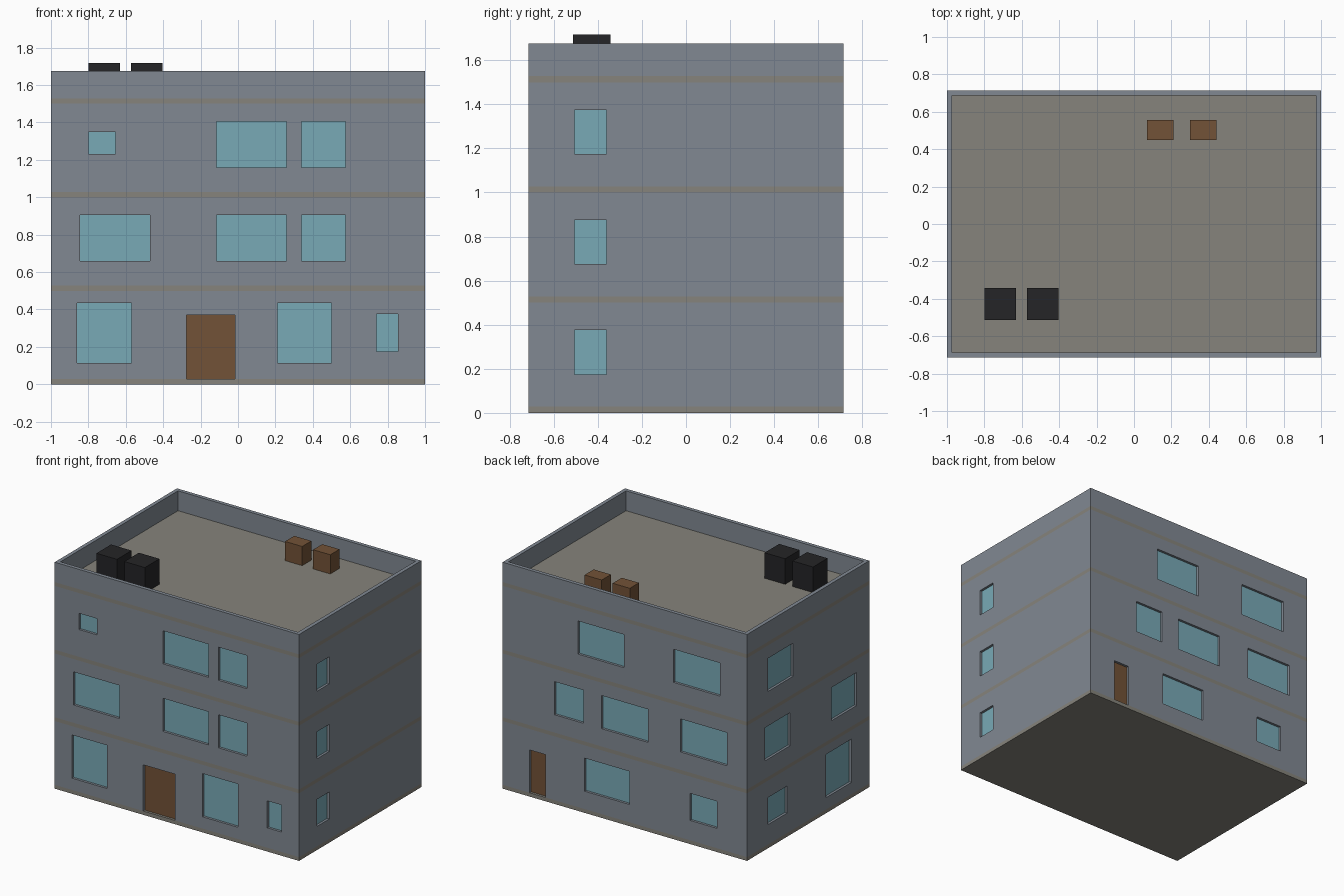
import bpy, bmesh
from mathutils import Vector

if "Cube" in bpy.data.objects:
    bpy.data.objects.remove(bpy.data.objects["Cube"])

HX, HY, T = 1.0, 0.715, 0.028      # half width, half depth, wall thickness
SLAB, STOREY, TOP = 0.028, 0.5, 1.675
RECESS = 0.018                     # panes sit back from the wall face


def material(name, rgb):
    m = bpy.data.materials.new(name)
    m.diffuse_color = (*rgb, 1)
    m.use_nodes = True
    m.node_tree.nodes["Principled BSDF"].inputs["Base Color"].default_value = m.diffuse_color
    return m


WALL = material("wall_grey", (0.22, 0.25, 0.29))
FLOOR = material("slab_stone", (0.24, 0.23, 0.20))
GLASS = material("glass_blue", (0.19, 0.40, 0.47))
WOOD = material("wood_brown", (0.17, 0.085, 0.038))
BLACK = material("unit_black", (0.018, 0.018, 0.02))


def add_box(bm, lo, hi):
    lo, hi = Vector(lo), Vector(hi)
    for v in bmesh.ops.create_cube(bm, size=1)["verts"]:
        v.co = Vector(((lo[i] + hi[i]) / 2 + v.co[i] * (hi[i] - lo[i]) for i in range(3)))


def finish(bm, name, mat=None):
    bmesh.ops.recalc_face_normals(bm, faces=bm.faces)
    me = bpy.data.meshes.new(name)
    bm.to_mesh(me)
    bm.free()
    ob = bpy.data.objects.new(name, me)
    bpy.context.collection.objects.link(ob)
    if mat:
        me.materials.append(mat)
    return ob


def box(name, lo, hi, mat):
    bm = bmesh.new()
    add_box(bm, lo, hi)
    return finish(bm, name, mat)


def wall_ring(name, z0, z1):
    # closed rectangular ring of wall
    bm = bmesh.new()
    loops = []
    for x, y, z in ((HX, HY, z0), (HX, HY, z1), (HX - T, HY - T, z1), (HX - T, HY - T, z0)):
        loops.append([bm.verts.new((sx * x, sy * y, z))
                      for sx, sy in ((-1, -1), (1, -1), (1, 1), (-1, 1))])
    for k in range(4):
        a, b = loops[k], loops[(k + 1) % 4]
        for i in range(4):
            j = (i + 1) % 4
            bm.faces.new((a[i], a[j], b[j], b[i]))
    return finish(bm, name, WALL)


def on_side(side, a0, a1, z0, z1, d0, d1):
    # box corners for a span on one facade, d = depth inward from the face
    if side == "front":
        return (a0, -HY + d0, z0), (a1, -HY + d1, z1)
    if side == "back":
        return (a0, HY - d1, z0), (a1, HY - d0, z1)
    if side == "left":
        return (-HX + d0, a0, z0), (-HX + d1, a1, z1)
    return (HX - d1, a0, z0), (HX - d0, a1, z1)


LOW, MID, TALL = (0.175, 0.375), (0.16, 0.405), (0.115, 0.435)   # sill and head
# windows: side, storey, start, end, (sill, head) above the storey base
windows = [
    ("front", 0, -0.86, -0.57, TALL), ("front", 0, 0.21, 0.50, TALL),
    ("front", 0, 0.74, 0.855, LOW),
    ("front", 1, -0.845, -0.47, MID), ("front", 2, -0.80, -0.655, (0.23, 0.35)),
    ("back", 0, -0.04, 0.33, MID), ("back", 0, -0.755, -0.535, LOW),
    ("back", 1, 0.34, 0.575, MID), ("back", 1, -0.19, 0.19, MID),
    ("back", 1, -0.835, -0.455, MID),
    ("back", 2, 0.005, 0.385, MID), ("back", 2, -0.78, -0.40, MID),
    ("left", 0, 0.245, 0.47, LOW), ("left", 0, -0.505, -0.21, TALL),
    ("left", 1, 0.21, 0.505, MID), ("left", 1, -0.565, -0.27, MID),
    ("left", 2, 0.175, 0.47, MID),
]
windows += [("front", s, a, b, MID) for s in (1, 2) for a, b in ((-0.115, 0.26), (0.34, 0.575))]
windows += [("right", s, -0.505, -0.36, LOW) for s in range(3)]
doors = [("front", 0, -0.275, -0.015, (SLAB, 0.37)), ("back", 0, 0.65, 0.78, (SLAB, 0.345))]

# openings cutter plus glass panes and door leaves
cut = bmesh.new()
for kind, mat, items in (("window", GLASS, windows), ("door", WOOD, doors)):
    for side, s, a, b, (z0, z1) in items:
        z0, z1 = z0 + s * STOREY, z1 + s * STOREY
        drop = 0.01 if kind == "door" else 0
        add_box(cut, *on_side(side, a, b, z0 - drop, z1, -0.02, T + 0.02))
        box(f"{side}_{kind}", *on_side(side, a, b, z0, z1, RECESS, RECESS + 0.008), mat)
cutter = finish(cut, "opening_cutter")
cutter.hide_render = True
cutter.display_type = "WIRE"

# floor slabs and storey walls
for s in range(4):
    z = s * STOREY
    box("roof_slab" if s == 3 else "floor_slab", (-HX, -HY, z), (HX, HY, z + SLAB), FLOOR)
    if s == 3:
        wall_ring("parapet", z + SLAB, TOP)
    else:
        wall = wall_ring("storey_wall", z + SLAB, z + STOREY)
        mod = wall.modifiers.new("openings", "BOOLEAN")
        mod.operation = "DIFFERENCE"
        mod.solver = "EXACT"
        mod.object = cutter

# rooftop units and crates
roof = 3 * STOREY + SLAB
for x in (-0.80, -0.572):
    box("roof_unit", (x, -0.512, roof), (x + 0.168, -0.342, 1.717), BLACK)
for x in (0.07, 0.30):
    box("roof_crate", (x, 0.45, roof), (x + 0.14, 0.557, 1.67), WOOD)
